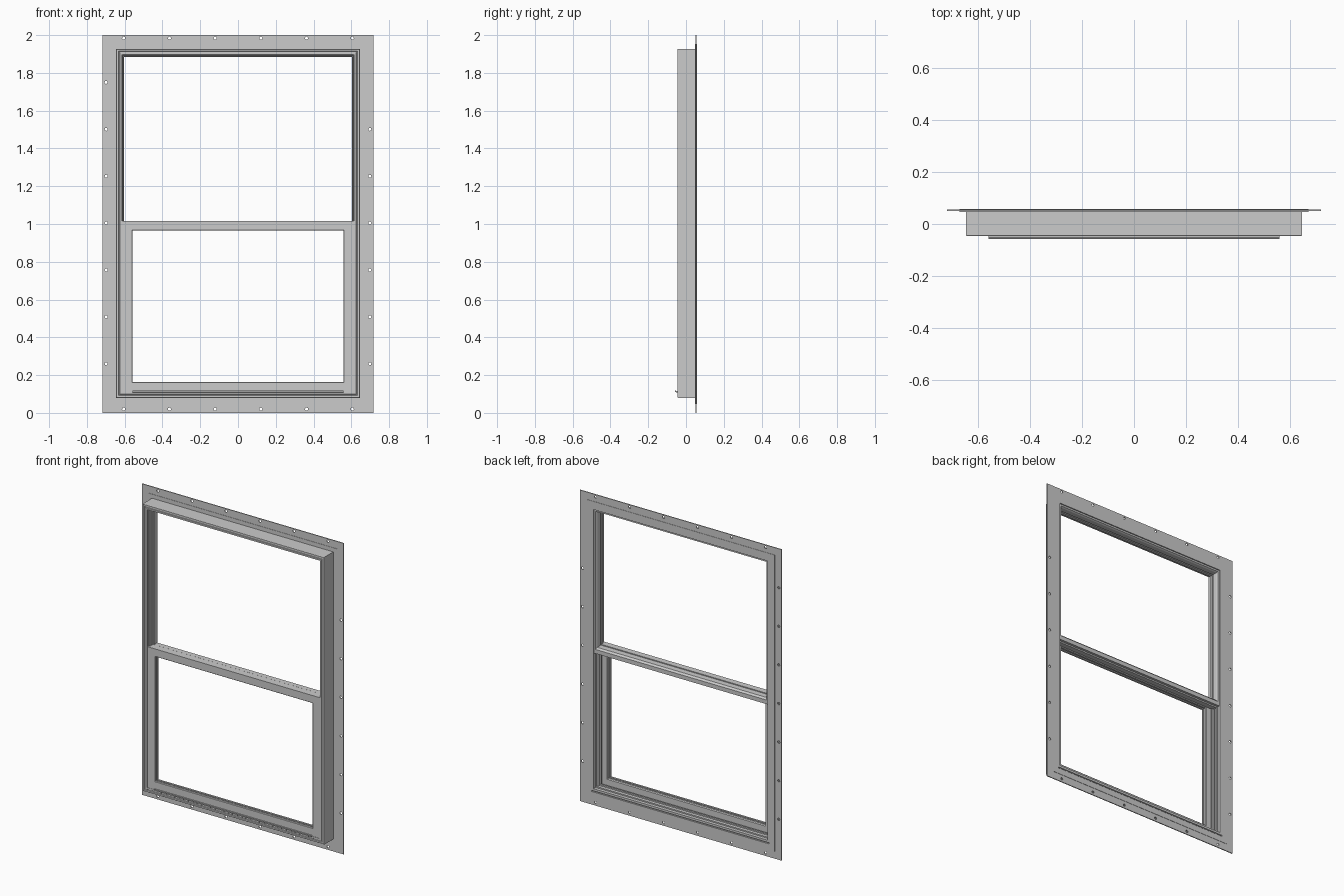
import bpy, bmesh, math


def finish(name, bm):
    bmesh.ops.recalc_face_normals(bm, faces=bm.faces)
    me = bpy.data.meshes.new(name)
    bm.to_mesh(me)
    bm.free()
    ob = bpy.data.objects.new(name, me)
    bpy.context.scene.collection.objects.link(ob)
    return ob


def ring(name, hx, z0, z1, profile, zscale=(1, 1)):
    """Mitred rectangular extrusion; profile is a closed list of (inset, y).
    zscale widens or narrows the bottom and top members."""
    bm = bmesh.new()
    loops = []
    for sx, top in ((-1, 0), (1, 0), (1, 1), (-1, 1)):
        loop = []
        for d, y in profile:
            z = z1 - d * zscale[1] if top else z0 + d * zscale[0]
            loop.append(bm.verts.new((sx * (hx - d), y, z)))
        loops.append(loop)
    n = len(profile)
    for i in range(4):
        a, b = loops[i], loops[(i + 1) % 4]
        for j in range(n):
            k = (j + 1) % n
            bm.faces.new((a[j], a[k], b[k], b[j]))
    return finish(name, bm)


def bar(name, x0, x1, profile):
    """Straight extrusion along x; profile is a list of (y, z)."""
    bm = bmesh.new()
    a = [bm.verts.new((x0, y, z)) for y, z in profile]
    b = [bm.verts.new((x1, y, z)) for y, z in profile]
    n = len(profile)
    for j in range(n):
        k = (j + 1) % n
        bm.faces.new((a[j], a[k], b[k], b[j]))
    bm.faces.new(a)
    bm.faces.new(b[::-1])
    return finish(name, bm)


def box(name, x0, x1, y0, y1, z0, z1):
    return bar(name, x0, x1, [(y0, z0), (y1, z0), (y1, z1), (y0, z1)])


# Nailing flange, thin plate with a slight step towards the frame
flange = ring("nailing_flange", 0.717, 0, 2, [
    (0, 0.049), (0.047, 0.049), (0.047, 0.047), (0.085, 0.047),
    (0.085, 0.057), (0.047, 0.057), (0.047, 0.055), (0, 0.055)])

# Nail holes around the flange
spots = [(x, z) for x in (-0.605, -0.363, -0.121, 0.121, 0.363, 0.605)
         for z in (0.02, 1.984)]
spots += [(s * 0.698, 0.26 + 0.2483 * i) for s in (-1, 1) for i in range(7)]
bm = bmesh.new()
for x, z in spots:
    made = bmesh.ops.create_cone(bm, cap_ends=True, segments=12,
                                 radius1=0.008, radius2=0.008, depth=0.06)
    for v in made["verts"]:
        px, py, pz = v.co
        v.co = (x + px, 0.052 + pz, z + py)
cutter = finish("hole_cutter", bm)
cutter.hide_render = True
mod = flange.modifiers.new("holes", "BOOLEAN")
mod.operation = "DIFFERENCE"
mod.solver = "EXACT"
mod.object = cutter
bpy.context.view_layer.objects.active = flange
bpy.ops.object.modifier_apply(modifier=mod.name)
bpy.data.objects.remove(cutter)

# Main frame with stepped front face and inner track grooves
ring("main_frame", 0.645, 0.08, 1.927, [
    (0, 0.049), (0, -0.043), (0.002, -0.046), (0.012, -0.046),
    (0.014, -0.042), (0.018, -0.042), (0.020, -0.045), (0.030, -0.045),
    (0.030, -0.002), (0.022, -0.002), (0.022, 0.008), (0.032, 0.008),
    (0.032, 0.013), (0.024, 0.013), (0.024, 0.030), (0.034, 0.030),
    (0.034, 0.036), (0.026, 0.036), (0.026, 0.057), (0.012, 0.057),
    (0.012, 0.049)])

# Fixed upper glazing stop
ring("upper_glazing_stop", 0.620, 0.975, 1.902, [
    (0, -0.036), (0.008, -0.036), (0.010, -0.024), (0.015, -0.022),
    (0.015, -0.002), (0.008, -0.002), (0.008, 0.008), (0.017, 0.008),
    (0.017, 0.040), (0.012, 0.050), (0, 0.050)], (2.2, 1))

# Fixed meeting rail behind the sash, ribbed on the back
bar("meeting_rail", -0.619, 0.619, [
    (0.002, 0.966), (0.034, 0.966), (0.034, 0.978), (0.046, 0.978),
    (0.046, 0.992), (0.040, 0.994), (0.040, 1.012), (0.002, 1.012)])

# Operable lower sash with a grooved glazing pocket
ring("lower_sash", 0.614, 0.104, 1.015, [
    (0, -0.043), (0.052, -0.043), (0.055, -0.040), (0.055, -0.028),
    (0.047, -0.028), (0.047, -0.020), (0.055, -0.020), (0.055, -0.008),
    (0.050, -0.003), (0.030, -0.003), (0.030, -0.007), (0.012, -0.007),
    (0.012, -0.003), (0, -0.003)], (1.09, 0.91))

# Lift rail along the bottom of the sash
bar("lift_rail", -0.558, 0.558, [
    (-0.042, 0.108), (-0.052, 0.108), (-0.057, 0.111), (-0.057, 0.119),
    (-0.054, 0.119), (-0.052, 0.115), (-0.042, 0.116)])

# Sloped, stepped sill behind the lower sash
bar("sill", -0.62, 0.62, [
    (-0.040, 0.090), (0.052, 0.090), (0.052, 0.102), (0.036, 0.106),
    (0.036, 0.112), (0.016, 0.114), (0.016, 0.122), (0.004, 0.122),
    (0.004, 0.104), (-0.040, 0.104)])

# Side tracks beside the lower opening
for side, s in (("left", -1), ("right", 1)):
    for i, (y0, y1, w) in enumerate(((0.004, 0.009, 0.597),
                                     (0.020, 0.024, 0.603))):
        xa, xb = sorted((s * w, s * 0.622))
        box(f"{side}_track_rib_{i + 1}", xa, xb, y0, y1, 0.11, 0.97)
